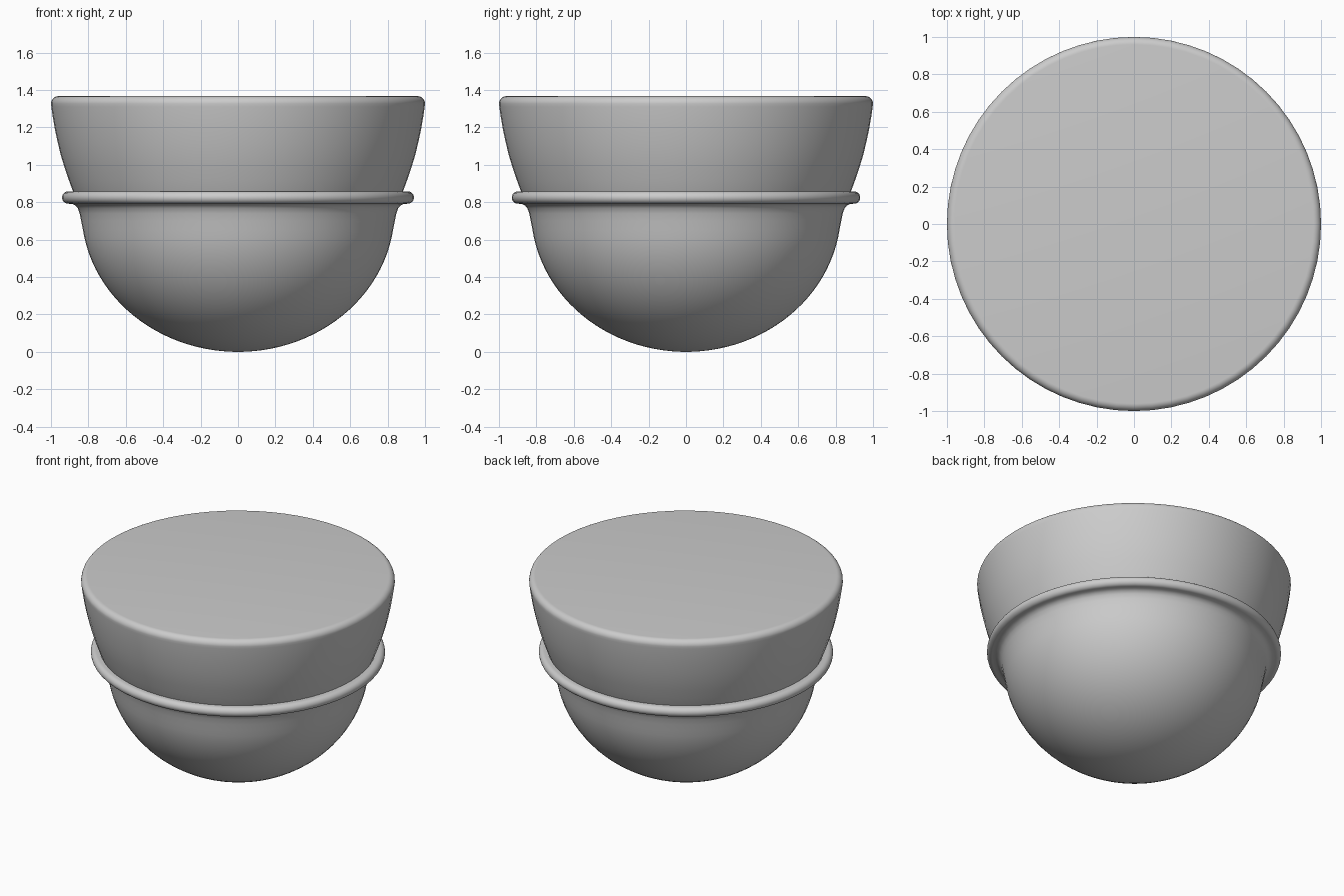
import bpy, bmesh, math

if "Cube" in bpy.data.objects:
    bpy.data.objects.remove(bpy.data.objects["Cube"])

SIDES = 64


def lathe(name, profile, sx=1.0, sy=1.0):
    """Spin an (r, z) profile, from bottom to top, round the z axis and close both ends."""
    bm = bmesh.new()
    rings = []
    for r, z in profile:
        ring = []
        for i in range(SIDES):
            a = 2 * math.pi * i / SIDES
            ring.append(bm.verts.new((r * sx * math.cos(a), r * sy * math.sin(a), z)))
        rings.append(ring)
    for lo, hi in zip(rings, rings[1:]):
        for i in range(SIDES):
            j = (i + 1) % SIDES
            bm.faces.new((lo[i], lo[j], hi[j], hi[i]))
    bm.faces.new(rings[0][::-1])
    bm.faces.new(rings[-1])
    mesh = bpy.data.meshes.new(name)
    bm.to_mesh(mesh)
    bm.free()
    obj = bpy.data.objects.new(name, mesh)
    bpy.context.collection.objects.link(obj)
    bpy.ops.object.select_all(action='DESELECT')
    bpy.context.view_layer.objects.active = obj
    obj.select_set(True)
    bpy.ops.object.shade_smooth_by_angle(angle=math.radians(40))
    return obj


def arc(cr, cz, rr, rz, start, end, steps):
    """Elliptical arc of profile points, angles in degrees."""
    pts = []
    for k in range(steps + 1):
        a = math.radians(start + (end - start) * k / steps)
        pts.append((cr + rr * math.cos(a), cz + rz * math.sin(a)))
    return pts


# Rounded lower bowl flaring into a rolled rim
bowl = arc(0, 0.76, 0.836, 0.76, -88, -8, 24)
bowl += [(0.837, 0.70), (0.845, 0.74), (0.855, 0.768), (0.868, 0.783), (0.885, 0.791)]
bowl += arc(0.906, 0.825, 0.033, 0.033, -90, 90, 12)
bowl += [(0.84, 0.858)]
lathe("lower_bowl", bowl, 1.002, 0.992)

# Upper cup with gently curved wall and softened flat top
cup = [(0.865, 0.82), (0.883, 0.86), (0.905, 0.92), (0.927, 0.985), (0.947, 1.05),
       (0.964, 1.12), (0.979, 1.19), (0.991, 1.26), (0.998, 1.31)]
cup += arc(0.96, 1.327, 0.04, 0.04, 0, 90, 8)
lathe("upper_cup", cup)
